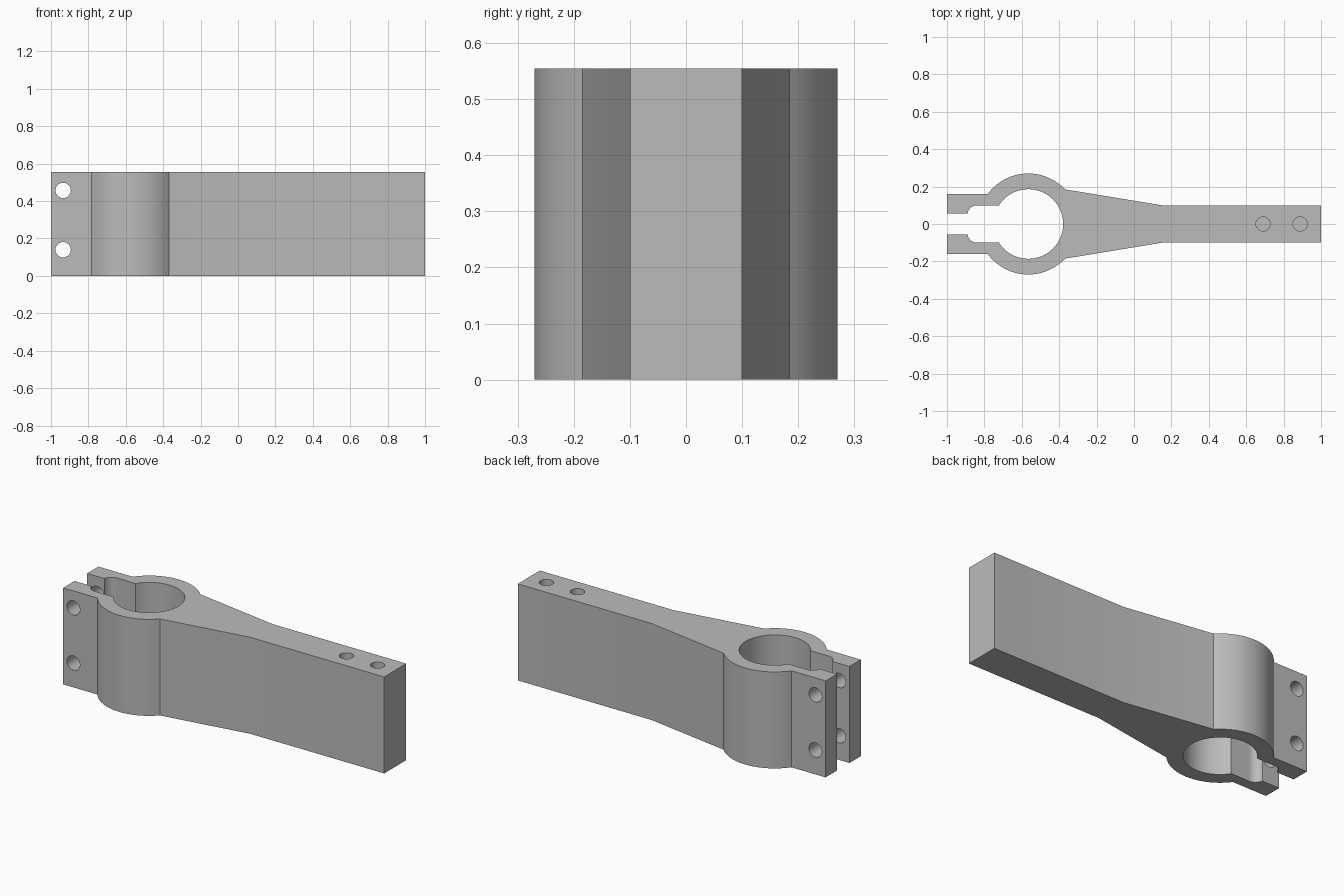
import bpy, bmesh
from math import radians, cos, sin, pi
from mathutils import Matrix

HEIGHT = 0.555
CENTRE = -0.565

cube = bpy.data.objects.get("Cube")
if cube:
    bpy.data.objects.remove(cube, do_unlink=True)

grey = bpy.data.materials.new("plain grey")
grey.use_nodes = True
colour = (0.5, 0.5, 0.5, 1)
grey.diffuse_color = colour
grey.node_tree.nodes["Principled BSDF"].inputs["Base Color"].default_value = colour


def arc(cx, cy, r, start, end, n):
    steps = [radians(start + (end - start) * i / n) for i in range(n + 1)]
    return [(cx + r * cos(a), cy + r * sin(a)) for a in steps]


def make_object(name, bm):
    bmesh.ops.recalc_face_normals(bm, faces=bm.faces)
    mesh = bpy.data.meshes.new(name)
    bm.to_mesh(mesh)
    bm.free()
    mesh.materials.append(grey)
    obj = bpy.data.objects.new(name, mesh)
    bpy.context.collection.objects.link(obj)
    return obj


# Half outline: handle, taper, clamp ring, jaw, slot and bore
half = [(1, 0.1), (0.15, 0.1)]
half += arc(CENTRE, 0, 0.27, 43.2, 143.7, 32)
half += [(-1, 0.16), (-1, 0.057)]
half += arc(-0.84, 0.05, 0.05, 172, 90, 10)
half += arc(CENTRE, 0, 0.186, 147.5, 0, 44)
outline = half + [(x, -y) for x, y in reversed(half[:-1])]

bm = bmesh.new()
base = bm.faces.new([bm.verts.new((x, y, 0)) for x, y in outline])
top = bmesh.ops.extrude_face_region(bm, geom=[base])["geom"]
bmesh.ops.translate(bm, vec=(0, 0, HEIGHT),
                    verts=[v for v in top if isinstance(v, bmesh.types.BMVert)])
clamp = make_object("clamp_arm", bm)


# Drill cutters: two through the jaws, two blind holes in the handle
def drill(name, location, radius, depth, tilt):
    bm = bmesh.new()
    bmesh.ops.create_cone(bm, cap_ends=True, segments=40, radius1=radius,
                          radius2=radius, depth=depth,
                          matrix=Matrix.Translation(location) @ Matrix.Rotation(tilt, 4, "X"))
    cutter = make_object(name, bm)
    cutter.hide_render = True
    cut = clamp.modifiers.new(name, "BOOLEAN")
    cut.operation, cut.solver, cut.object = "DIFFERENCE", "EXACT", cutter
    return cutter


cutters = [drill("jaw_hole", (-0.935, 0, z), 0.041, 1, pi / 2) for z in (0.14, 0.457)]
cutters += [drill("handle_hole", (x, 0, HEIGHT), 0.038, 0.5, 0) for x in (0.69, 0.888)]

# Apply the cuts and smooth the curved walls
bpy.ops.object.select_all(action="DESELECT")
clamp.select_set(True)
bpy.context.view_layer.objects.active = clamp
for name in [m.name for m in clamp.modifiers]:
    bpy.ops.object.modifier_apply(modifier=name)
for cutter in cutters:
    bpy.data.objects.remove(cutter, do_unlink=True)
bpy.ops.object.shade_smooth_by_angle(angle=radians(25))
